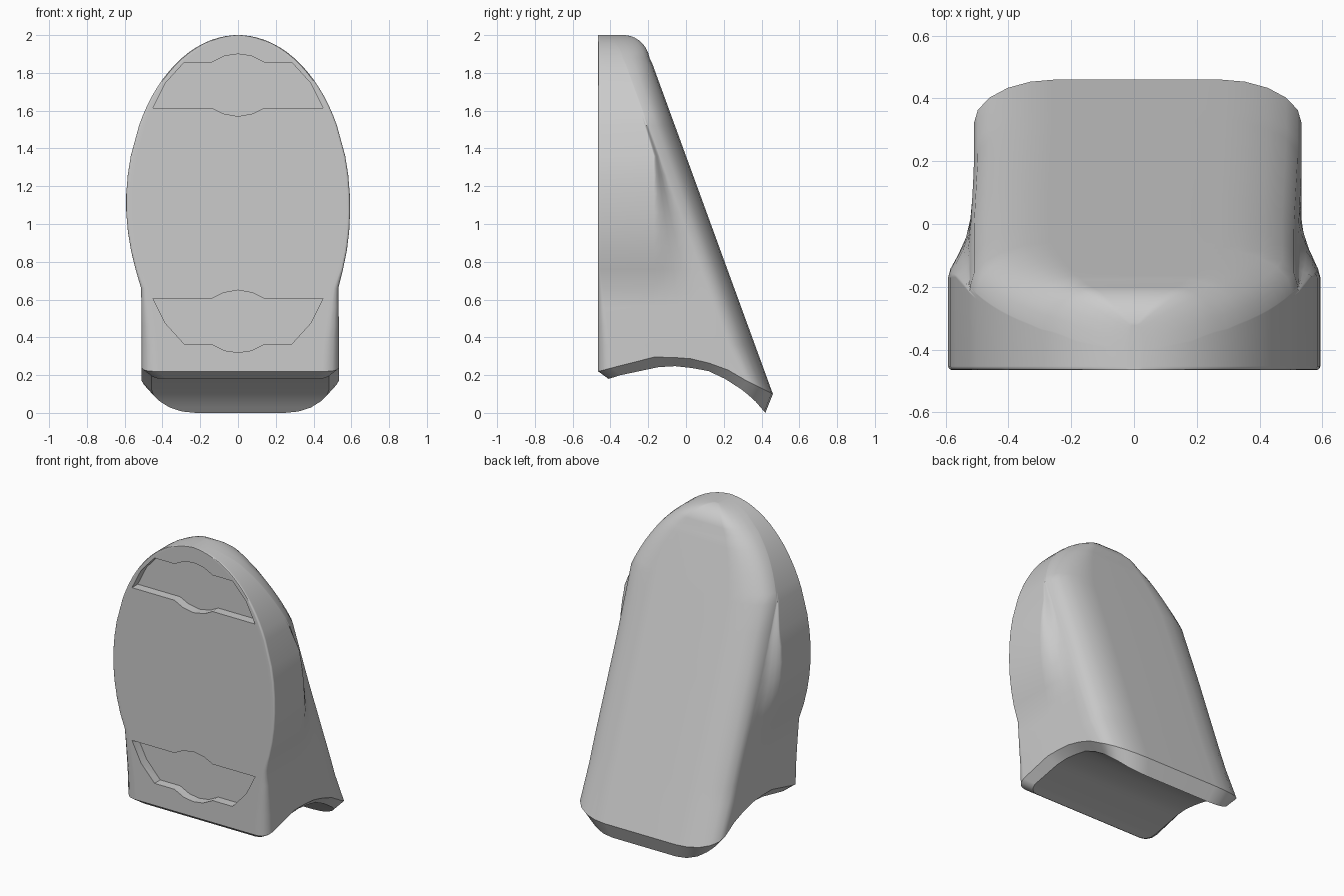
import bpy, bmesh, math

cube = bpy.data.objects.get("Cube")
if cube:
    bpy.data.objects.remove(cube, do_unlink=True)

grey = bpy.data.materials.new("plain grey")
grey.use_nodes = True
colour = (0.6, 0.6, 0.6, 1)
grey.diffuse_color = colour
grey.node_tree.nodes["Principled BSDF"].inputs["Base Color"].default_value = colour

FRONT = -0.465


def lerp(a, b, t):
    return a + (b - a) * max(0, min(1, t))


def interpolate(points, v):
    for (a, p), (b, q) in zip(points, points[1:]):
        if v <= b:
            return lerp(p, q, (v - a) / (b - a))
    return points[-1][1]


def make_object(name, bm):
    bmesh.ops.recalc_face_normals(bm, faces=bm.faces)
    mesh = bpy.data.meshes.new(name)
    bm.to_mesh(mesh)
    bm.free()
    mesh.materials.append(grey)
    obj = bpy.data.objects.new(name, mesh)
    bpy.context.collection.objects.link(obj)
    return obj


def oval(z):
    return 0.593 * math.sqrt(max(0, 1 - ((z - 1.1) / 0.9) ** 2))


def back(z):
    # Sloping back that rolls over at the top
    y = 0.46 - 0.365 * (z - 0.1)
    if z > 1.85:
        y = min(y, -0.33 + 0.14 * math.sqrt(max(0, 1 - ((z - 1.85) / 0.15) ** 2)))
    return y


def half_ring(z):
    """Half of a horizontal slice, from the front to the back."""
    wide = oval(z) if z > 1.1 else max(0.522, oval(z))
    narrow = min(0.522, wide)
    r = min(lerp(0.07, 0.012, (z - 0.3) / 0.45), wide * 0.4)
    pts = [(wide - r - min(0.02, wide * 0.2), FRONT)]
    for i in range(4):
        a = math.pi / 6 * i
        pts.append((wide - r + r * math.sin(a), FRONT + r - r * math.cos(a)))
    yb = back(z)
    ry = min(0.14, (yb - FRONT) * 0.6)
    shoulder = yb - ry
    bulge = min(-0.17, shoulder - 0.02)
    for i in range(6):
        t = i / 5
        s = t * t * (3 - 2 * t)
        pts.append((lerp(wide, narrow, s), lerp(bulge, shoulder, t)))
    flat = min(0.27, narrow * 0.5)
    for i in range(1, 6):
        a = math.pi / 10 * i
        pts.append((flat + (narrow - flat) * math.cos(a), shoulder + ry * math.sin(a)))
    return pts


def full_ring(half, z_of):
    # The lower column sits slightly towards the model's left
    ring = [(x, y) for x, y in half] + [(-x, y) for x, y in reversed(half)]
    return [(x + lerp(0.012, 0, (z_of(y) - 0.5) / 0.6), y, z_of(y)) for x, y in ring]


# Body: arched foot, stacked slices and domed top
rim = [(-0.46, 0.22), (-0.35, 0.25), (-0.15, 0.3), (0.05, 0.285),
       (0.2, 0.24), (0.32, 0.17), (0.46, 0.1)]
arch = [(-0.41, 0.18), (-0.25, 0.23), (-0.08, 0.25), (0.1, 0.23),
        (0.25, 0.16), (0.36, 0.07), (0.42, 0)]
base = half_ring(0.1)
inner = [(x * 0.9, -0.41 + (y - FRONT) * 0.83 / 0.925) for x, y in base]
rings = [full_ring(inner, lambda y: interpolate(arch, y)),
         full_ring(base, lambda y: interpolate(rim, y))]
heights = [0.36 + 0.1 * i for i in range(11)]
heights += [1.1 + 0.8995 * math.sin(math.radians(a)) for a in range(28, 91, 4)] + [1.9998]
for z in heights:
    rings.append(full_ring(half_ring(z), lambda y, z=z: z))

bm = bmesh.new()
loops = [[bm.verts.new(p) for p in ring] for ring in rings]
n = len(loops[0])
for low, high in zip(loops, loops[1:]):
    for i in range(n):
        j = (i + 1) % n
        bm.faces.new((low[i], low[j], high[j], high[i]))
foot = loops[0]
for i in range(n // 2 - 1):
    bm.faces.new((foot[i], foot[i + 1], foot[n - 2 - i], foot[n - 1 - i]))
bm.faces.new(loops[-1])
body = make_object("wedge_body", bm)

# Two mirrored recesses in the front face
recess = [(0, -0.045), (0.08, -0.03), (0.14, 0), (0.45, 0), (0.385, 0.13),
          (0.285, 0.24), (0.14, 0.24), (0.07, 0.275), (0, 0.285)]
outline = recess + [(-x, h) for x, h in reversed(recess[1:-1])]


def cut_recess(name, z, direction):
    bm = bmesh.new()
    face = bm.faces.new([bm.verts.new((x, FRONT - 0.1, z + direction * h)) for x, h in outline])
    moved = bmesh.ops.extrude_face_region(bm, geom=[face])["geom"]
    verts = [v for v in moved if isinstance(v, bmesh.types.BMVert)]
    bmesh.ops.translate(bm, verts=verts, vec=(0, 0.16, 0))
    cutter = make_object(name, bm)
    cutter.hide_render = True
    mod = body.modifiers.new(name, "BOOLEAN")
    mod.operation = "DIFFERENCE"
    mod.solver = "EXACT"
    mod.object = cutter
    bpy.ops.object.modifier_apply(modifier=mod.name)
    bpy.data.objects.remove(cutter, do_unlink=True)


bpy.ops.object.select_all(action="DESELECT")
body.select_set(True)
bpy.context.view_layer.objects.active = body
cut_recess("upper_recess", 1.615, 1)
cut_recess("lower_recess", 0.605, -1)

# Smooth sides with crisp rims
bpy.ops.object.shade_smooth_by_angle(angle=math.radians(32))
body.modifiers.new("flat_front", "WEIGHTED_NORMAL").keep_sharp = True
